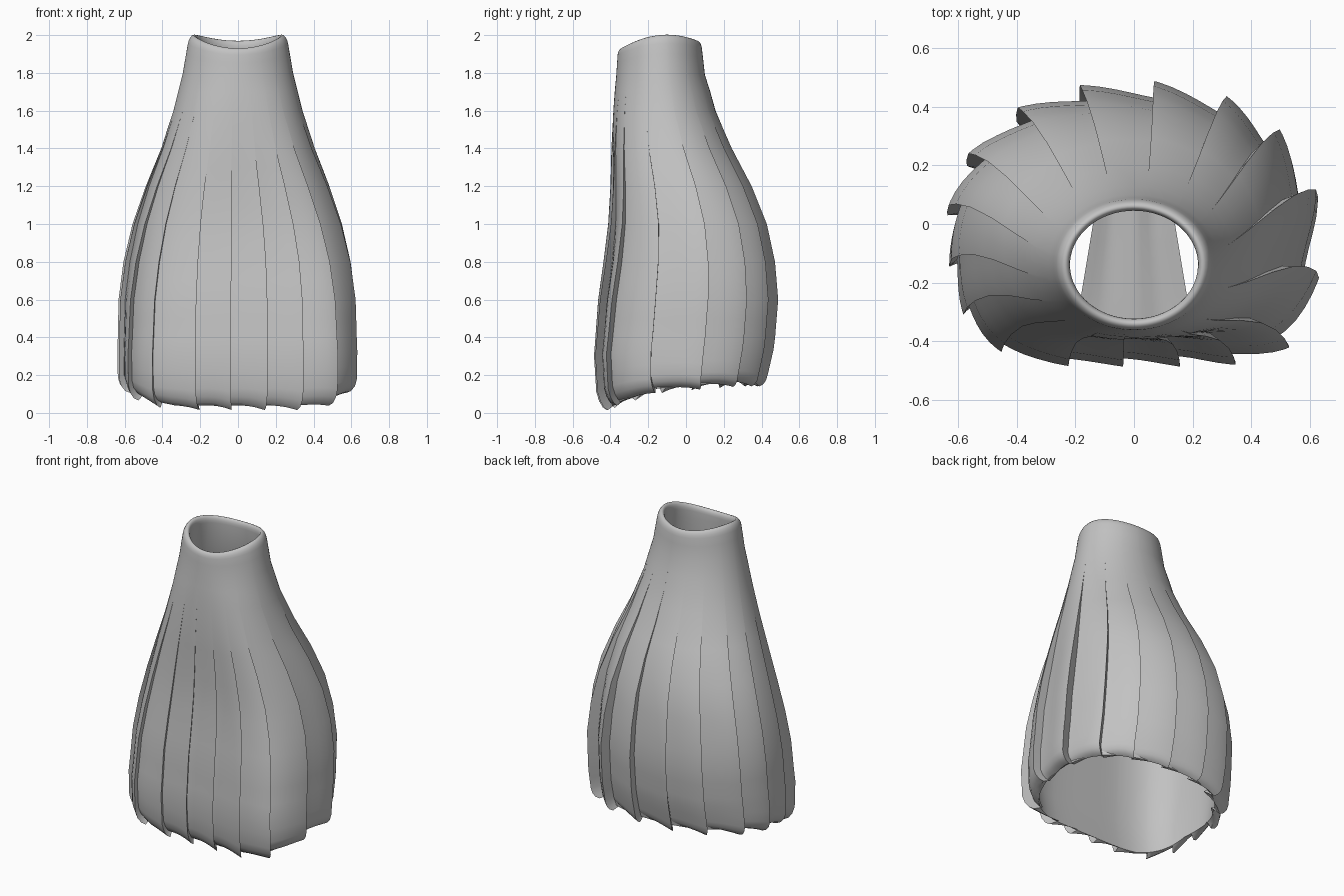
import bpy, bmesh, math

if "Cube" in bpy.data.objects:
    bpy.data.objects.remove(bpy.data.objects["Cube"], do_unlink=True)

cloth = bpy.data.materials.new("grey_cloth")
cloth.use_nodes = True
GREY = (0.54, 0.54, 0.54, 1)
cloth.diffuse_color = GREY
cloth.node_tree.nodes["Principled BSDF"].inputs["Base Color"].default_value = GREY

# Height, half width, front y, back y
PROFILE = [(0, .625, -.45, .42), (.1, .64, -.475, .435), (.3, .642, -.487, .465),
           (.6, .636, -.465, .49), (.8, .61, -.437, .473), (1, .562, -.412, .43),
           (1.2, .492, -.4, .35), (1.4, .41, -.395, .245), (1.6, .342, -.385, .157),
           (1.8, .292, -.37, .1), (2, .258, -.36, .08)]
# Angle of each pleat's outer edge, in degrees
PLEATS = [11, 38, 59, 82, 105, 126, 150, 172, 194, 213, 230, 249, 265, 282, 297, 312, 338]
STEPS = [0, .06, .2, .4, .6, .8, .94, 1]


def clamp(v):
    return max(0, min(1, v))


def section(z):
    """Interpolate the profile at a height."""
    for low, high in zip(PROFILE, PROFILE[1:]):
        if z <= high[0]:
            f = (z - low[0]) / (high[0] - low[0])
            return [a + (b - a) * f for a, b in zip(low[1:], high[1:])]
    return PROFILE[-1][1:]


def columns():
    """Angle and position within the pleat for every vertical line."""
    result = []
    for i, end in enumerate(PLEATS):
        start = PLEATS[i - 1] - (360 if i == 0 else 0)
        for u in STEPS:
            result.append((math.radians(start + (end - start) * u), u))
    return result


def facing(angle, degrees):
    """One where the angle matches the direction, falling to zero away from it."""
    return clamp(1.5 * math.cos(angle - math.radians(degrees)) - .4)


def point(z, scale, pleated, angle, u):
    half, front, back = section(z)
    fold = clamp((1.68 - z) / .95) * pleated
    fold = fold * fold * (3 - 2 * fold)
    # Pleats are shallower round the two front corners
    depth = .12 - .075 * facing(angle, 215) - .035 * facing(angle, 318)
    angle += .03 * fold * u ** 6
    c, s = math.cos(angle), math.sin(angle)
    # Rounded-square front, elliptical back
    square = 1.7 + 1.2 * facing(angle, 318) if s < 0 else .2
    n = 2 + clamp(1.2 - z / 1.5) * square * abs(s)
    r = (abs(c) ** n + abs(s) ** n) ** (-1 / n)
    r *= scale * (1 - depth * fold * (1 - u ** 1.4))
    # Slanted hem and dipped neckline
    hem = .04 + .09 * clamp((s + .85) / .5) + .035 * clamp(s + .3) - .025 * pleated * u ** 4
    rim = 2 - .05 * s * s + .02 * s
    if z < .4:
        z = hem + z * (.4 - hem) / .4
    elif z > 1.7:
        z = 1.7 + (z - 1.7) * (rim - 1.7) / .3
    return (half * r * c, (front + back) / 2 + (back - front) / 2 * r * s, z)


def finish(name, bm):
    mesh = bpy.data.meshes.new(name)
    bm.to_mesh(mesh)
    bm.free()
    mesh.materials.append(cloth)
    obj = bpy.data.objects.new(name, mesh)
    bpy.context.collection.objects.link(obj)
    bpy.ops.object.select_all(action="DESELECT")
    obj.select_set(True)
    bpy.context.view_layer.objects.active = obj
    bpy.ops.object.shade_smooth_by_angle(angle=math.radians(48))


# Smooth lining, rounded neckline, pleated outer layer and turned hem
rows = [(z / 10, .875 - .05 * clamp((z - 10) / 6), 0) for z in range(0, 20, 2)]
rows += [(1.9, .825, 0)]
for i in range(9):
    a = math.pi * i / 8
    rows.append((1.955 + .045 * math.sin(a), .912 - .087 * math.cos(a), 0))
rows += [(z / 10, 1, 1) for z in range(19, 0, -1)]
rows += [(.05, .995, 1), (.015, .97, 1), (0, .93, 1)]

bm = bmesh.new()
lines = columns()
rings = [[bm.verts.new(point(*row, *line)) for line in lines] for row in rows]
for i, ring in enumerate(rings):
    after = rings[(i + 1) % len(rings)]
    for j in range(len(ring)):
        k = (j + 1) % len(ring)
        bm.faces.new((ring[j], ring[k], after[k], after[j]))
bmesh.ops.remove_doubles(bm, verts=bm.verts, dist=.0004)
bmesh.ops.recalc_face_normals(bm, faces=bm.faces)
finish("pleated_skirt", bm)

# Loose inner panel seen through the neck
bm = bmesh.new()
grid = []
for j in range(9):
    y = -.36 + j * .06
    width = .19 - .05 * clamp((y + .3) / .3)
    grid.append([bm.verts.new((width * i / 6, y, .95 + .12 * y + .01 * math.cos(i)))
                 for i in range(-6, 7)])
for a, b in zip(grid, grid[1:]):
    for i in range(12):
        bm.faces.new((a[i], a[i + 1], b[i + 1], b[i]))
finish("inner_panel", bm)
